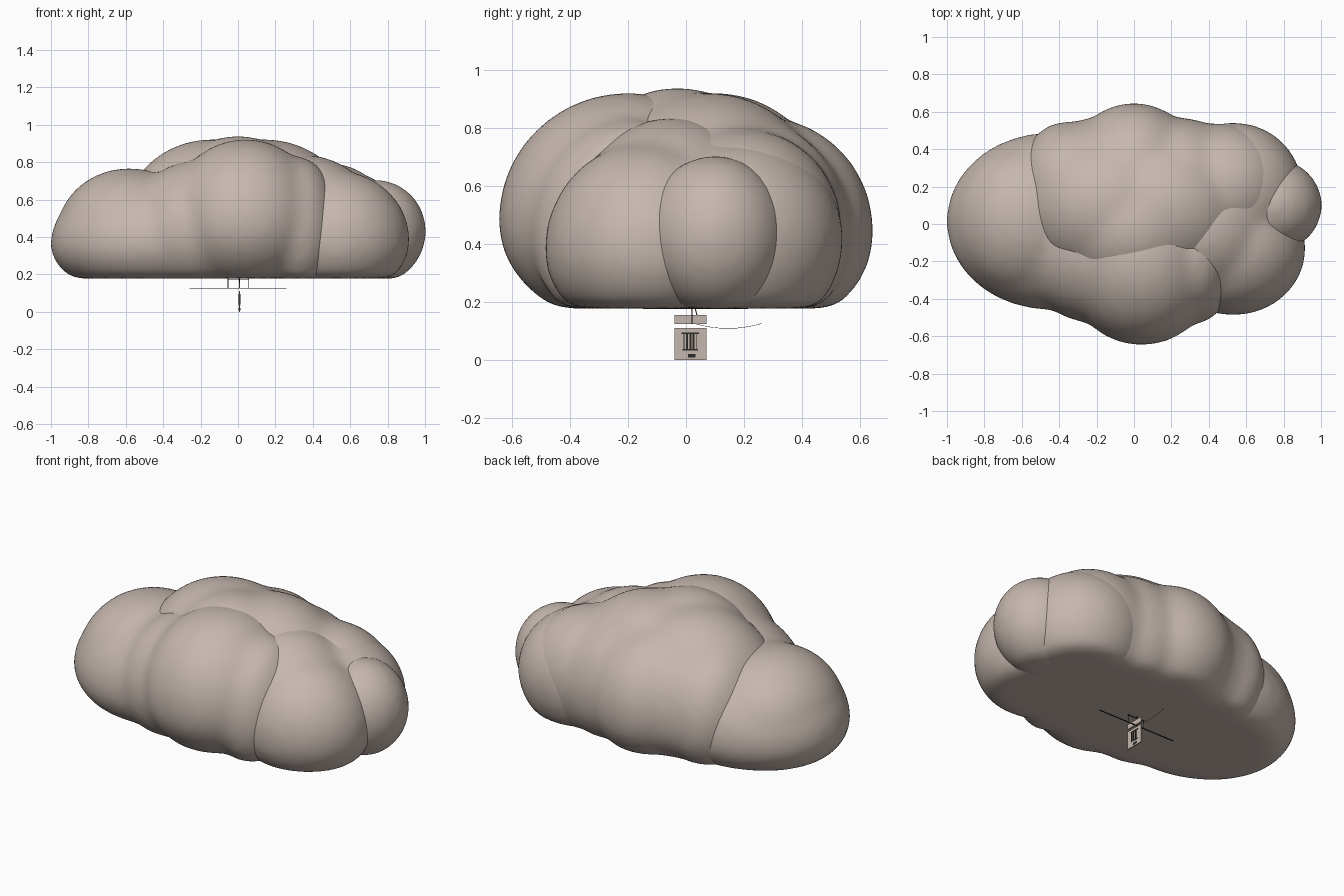
import bpy, bmesh
from mathutils import Vector, Matrix

if "Cube" in bpy.data.objects:
    bpy.data.objects.remove(bpy.data.objects["Cube"])

FLOOR = 0.177  # height of the flat underside


def material(name, colour):
    mat = bpy.data.materials.new(name)
    mat.use_nodes = True
    mat.diffuse_color = (*colour, 1)
    mat.node_tree.nodes["Principled BSDF"].inputs["Base Color"].default_value = (*colour, 1)
    return mat


TAUPE = material("warm taupe", (0.56, 0.475, 0.425))
DARK = material("charcoal", (0.025, 0.023, 0.022))


def finish(name, bm, mat):
    mesh = bpy.data.meshes.new(name)
    bm.to_mesh(mesh)
    bm.free()
    mesh.materials.append(mat)
    obj = bpy.data.objects.new(name, mesh)
    bpy.context.collection.objects.link(obj)
    return obj


def cloud_bank(name, lumps, soften_steps=20):
    """Blend lumps (x, y, radius x, radius y, widest z, top z, underside depth)."""
    bm = bmesh.new()
    for x, y, rx, ry, mid, top, depth in lumps:
        made = bmesh.ops.create_icosphere(bm, subdivisions=4, radius=1)
        for v in made["verts"]:
            d = v.co.normalized()
            rz = top - mid if d.z > 0 else (mid - FLOOR) * depth
            v.co = Vector((x + d.x * rx, y + d.y * ry, max(FLOOR, mid + d.z * rz)))
    obj = finish(name, bm, TAUPE)
    remesh = obj.modifiers.new("blend", "REMESH")
    remesh.mode = "VOXEL"
    remesh.voxel_size = 0.025
    remesh.use_smooth_shade = True
    soften = obj.modifiers.new("soften", "SMOOTH")
    soften.factor = 0.5
    soften.iterations = soften_steps
    return obj


# Front and left-hand puffs
cloud_bank("front_cloud_bank", [
    (-0.45, 0.015, 0.555, 0.475, 0.36, 0.75, 1.6),
    (-0.58, 0.02, 0.39, 0.41, 0.42, 0.77, 1.5),
    (-0.22, -0.13, 0.38, 0.40, 0.42, 0.81, 1.4),
    (0.04, -0.20, 0.42, 0.45, 0.48, 0.925, 1.2),
    (0.32, -0.19, 0.23, 0.345, 0.42, 0.83, 1.4),
])

# Tall rear puffs
cloud_bank("rear_cloud_bank", [
    (0.00, -0.03, 0.43, 0.40, 0.47, 0.943, 1.3),
    (-0.14, 0.10, 0.49, 0.43, 0.45, 0.925, 1.3),
    (0.14, 0.08, 0.50, 0.43, 0.45, 0.925, 1.3),
    (-0.36, 0.19, 0.27, 0.36, 0.42, 0.81, 1.4),
    (-0.18, 0.21, 0.40, 0.36, 0.43, 0.84, 1.3),
    (0.00, 0.27, 0.36, 0.38, 0.44, 0.84, 1.3),
    (0.25, 0.20, 0.34, 0.37, 0.43, 0.84, 1.4),
    (0.47, 0.20, 0.37, 0.34, 0.45, 0.80, 1.4),
])

# Broad puffs on the +x side, with a shoulder rising towards the middle
cloud_bank("side_cloud_bank", [
    (0.53, -0.13, 0.39, 0.36, 0.38, 0.755, 1.5),
    (0.53, 0.18, 0.375, 0.365, 0.42, 0.765, 1.5),
    (0.36, -0.04, 0.41, 0.38, 0.42, 0.84, 1.4),
])

# Small puff at the +x end
cloud_bank("end_puff", [(0.74, 0.10, 0.265, 0.25, 0.43, 0.705, 1.1)], 6)


def box(name, centre, size, mat):
    bm = bmesh.new()
    bmesh.ops.create_cube(bm, size=1, matrix=Matrix.Translation(centre) @ Matrix.Diagonal((*size, 1)))
    return finish(name, bm, mat)


def cord(name, points, radius):
    curve = bpy.data.curves.new(name, "CURVE")
    curve.dimensions = "3D"
    curve.bevel_depth = radius
    curve.bevel_resolution = 1
    spline = curve.splines.new("POLY")
    spline.points.add(len(points) - 1)
    for pt, co in zip(spline.points, points):
        pt.co = (*co, 1)
    curve.materials.append(DARK)
    obj = bpy.data.objects.new(name, curve)
    bpy.context.collection.objects.link(obj)


# Hanging panels below the cloud
SX, SY = 0.008, 0.015
box("hanging_panel", (SX, SY, 0.055), (0.006, 0.11, 0.11), TAUPE)
box("upper_panel", (SX, SY, 0.14), (0.006, 0.11, 0.03), TAUPE)

# Dark column motif on both faces of the large panel
for side, label in ((1, "left"), (-1, "right")):
    px = SX + side * 0.0035
    for z, width in ((0.093, 0.06), (0.035, 0.054)):
        box(f"{label}_motif_rail", (px, SY, z), (0.002, width, 0.005), DARK)
    for y, width in ((-0.022, 0.003), (-0.011, 0.007), (0, 0.007), (0.011, 0.007), (0.022, 0.003)):
        box(f"{label}_motif_bar", (px, SY + y, 0.064), (0.002, width, 0.052), DARK)
    box(f"{label}_motif_foot", (px, SY + 0.005, 0.014), (0.002, 0.026, 0.012), DARK)

# Thin cross beam, struts and slack line
box("cross_beam", (0, 0.02, 0.127), (0.52, 0.006, 0.003), DARK)
box("strut_tie", (0.003, 0.02, 0.172), (0.11, 0.004, 0.003), DARK)
for x in (-0.053, 0.058):
    cord("strut", [(x, 0.02, 0.19), (x, 0.02, 0.127)], 0.002)
cord("slanted_stay", [(SX, 0.03, 0.185), (SX, 0.045, 0.128)], 0.002)
cord("slack_line", [(SX, 0.03 + 0.23 * t / 8, 0.126 - 0.068 * (t / 8) * (1 - t / 8))
                    for t in range(9)], 0.0008)
